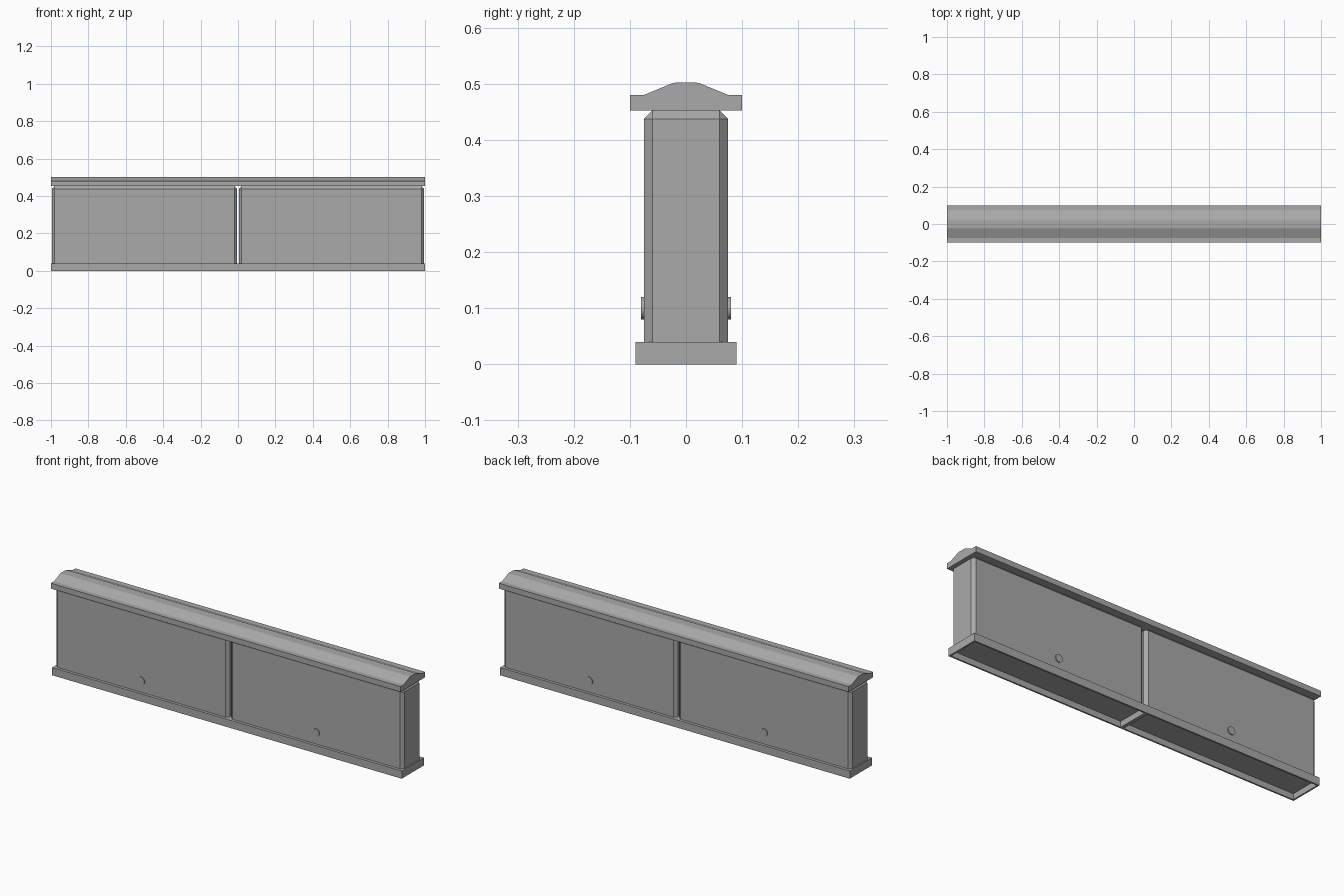
import bpy
import bmesh

cube = bpy.data.objects.get("Cube")
if cube:
    bpy.data.objects.remove(cube, do_unlink=True)

concrete = bpy.data.materials.new("concrete_grey")
concrete.use_nodes = True
GREY = (0.4, 0.4, 0.4, 1)
concrete.diffuse_color = GREY
concrete.node_tree.nodes["Principled BSDF"].inputs["Base Color"].default_value = GREY


def finish(bm, name):
    bmesh.ops.recalc_face_normals(bm, faces=bm.faces)
    mesh = bpy.data.meshes.new(name)
    bm.to_mesh(mesh)
    bm.free()
    mesh.materials.append(concrete)
    obj = bpy.data.objects.new(name, mesh)
    bpy.context.collection.objects.link(obj)
    return obj


def box(x0, x1, half_y, z0, z1):
    bm = bmesh.new()
    bmesh.ops.create_cube(bm, size=1)
    for v in bm.verts:
        v.co.x = x0 if v.co.x < 0 else x1
        v.co.y *= 2 * half_y
        v.co.z = z0 if v.co.z < 0 else z1
    return bm


# Wall slabs, bevelled on every edge except the ones at the foot
FOOT, TOP = 0.04, 0.452
for side, x0 in (("right", -0.995), ("left", 0.005)):
    bm = box(x0, x0 + 0.99, 0.075, FOOT, TOP)
    edges = [e for e in bm.edges if max(v.co.z for v in e.verts) > FOOT + 0.01]
    bmesh.ops.bevel(bm, geom=edges, offset=0.015, segments=1, affect='EDGES')
    finish(bm, side + "_wall_slab")

# Plinth with two shallow hollows underneath
bm = box(-1, 1, 0.09, 0, FOOT)
bmesh.ops.bisect_plane(bm, geom=bm.verts[:] + bm.edges[:] + bm.faces[:],
                       plane_co=(0, 0, 0), plane_no=(1, 0, 0))
bm.normal_update()
under = [f for f in bm.faces if f.normal.z < -0.9]
bmesh.ops.inset_individual(bm, faces=under, thickness=0.012)
hollow = bmesh.ops.extrude_discrete_faces(bm, faces=under)["faces"]
for f in hollow:
    bmesh.ops.translate(bm, verts=f.verts, vec=(0, 0, 0.03))
finish(bm, "plinth")

# Coping extruded along the wall from its end profile
half = [(0.1, 0.452), (0.1, 0.48), (0.075, 0.48), (0.024, 0.501), (0.018, 0.502)]
profile = half + [(-y, z) for y, z in reversed(half)]
bm = bmesh.new()
end = bm.faces.new([bm.verts.new((-1, y, z)) for y, z in profile])
ext = bmesh.ops.extrude_face_region(bm, geom=[end])["geom"]
bmesh.ops.translate(bm, vec=(2, 0, 0),
                    verts=[g for g in ext if isinstance(g, bmesh.types.BMVert)])
if not any(f.normal.x < -0.9 for f in bm.faces):
    bm.normal_update()
finish(bm, "coping")

# Round studs, passing through to both faces
for side, x in (("right", -0.5), ("left", 0.5)):
    bpy.ops.mesh.primitive_cylinder_add(vertices=32, radius=0.02, depth=0.16,
                                        location=(x, 0, 0.1),
                                        rotation=(1.5708, 0, 0))
    stud = bpy.context.object
    stud.name = side + "_stud"
    stud.data.materials.append(concrete)
    bpy.ops.object.shade_smooth_by_angle()
